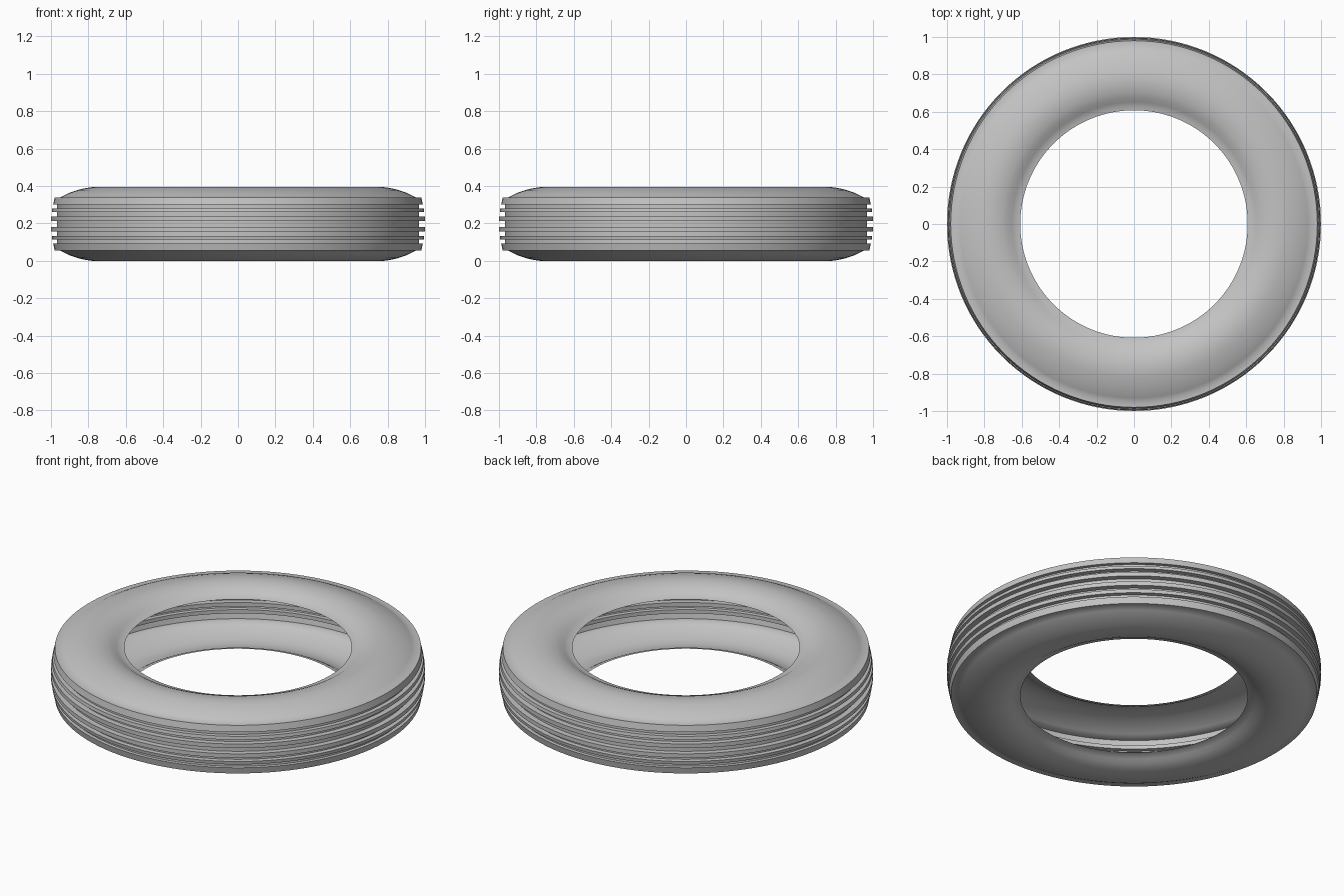
import bpy
import bmesh
import math

if "Cube" in bpy.data.objects:
    bpy.data.objects.remove(bpy.data.objects["Cube"], do_unlink=True)

SEGMENTS = 128
HEIGHT = 0.394
GROOVE = 0.968


def make_material(name, rgb):
    mat = bpy.data.materials.new(name)
    mat.use_nodes = True
    colour = (*rgb, 1.0)
    mat.diffuse_color = colour
    mat.node_tree.nodes["Principled BSDF"].inputs["Base Color"].default_value = colour
    return mat


def lathe(name, profile, mat):
    """Revolve an open (radius, z) profile around the z axis."""
    bm = bmesh.new()
    rings = []
    for j in range(SEGMENTS):
        a = math.tau * j / SEGMENTS
        rings.append([bm.verts.new((r * math.cos(a), r * math.sin(a), z))
                      for r, z in profile])
    for j, ring in enumerate(rings):
        after = rings[(j + 1) % SEGMENTS]
        for i in range(len(profile) - 1):
            bm.faces.new((ring[i], ring[i + 1], after[i + 1], after[i]))
    mesh = bpy.data.meshes.new(name)
    bm.to_mesh(mesh)
    bm.free()
    mesh.materials.append(mat)
    obj = bpy.data.objects.new(name, mesh)
    bpy.context.collection.objects.link(obj)
    bpy.ops.object.select_all(action="DESELECT")
    obj.select_set(True)
    bpy.context.view_layer.objects.active = obj
    bpy.ops.object.shade_smooth_by_angle(angle=math.radians(30))
    return obj


# Upper sidewall, from the bead lip over the crown to the shoulder
upper = [(0.608, 0.343), (0.632, 0.347), (0.652, 0.358), (0.675, 0.372),
         (0.705, 0.384), (0.74, 0.391), (0.78, HEIGHT), (0.82, 0.388),
         (0.86, 0.378), (0.90, 0.364), (0.93, 0.35), (0.95, 0.339)]

# Upper tread ribs: outer radius at top, at bottom, then the two heights
ribs = [(0.98, 0.988, 0.339, 0.302),
        (0.993, 0.996, 0.28, 0.261),
        (1.0, 1.0, 0.238, 0.214)]
for n, (r_top, r_low, z_top, z_low) in enumerate(ribs):
    if n:
        upper.append((GROOVE, z_top))
    upper += [(r_top, z_top), (r_low, z_low), (GROOVE, z_low)]

# Mirror about the middle plane to close the tread and add the lower sidewall
lower = [(r, HEIGHT - z) for r, z in reversed(upper)]
lathe("tyre", upper + lower, make_material("rubber grey", (0.55, 0.55, 0.55)))
